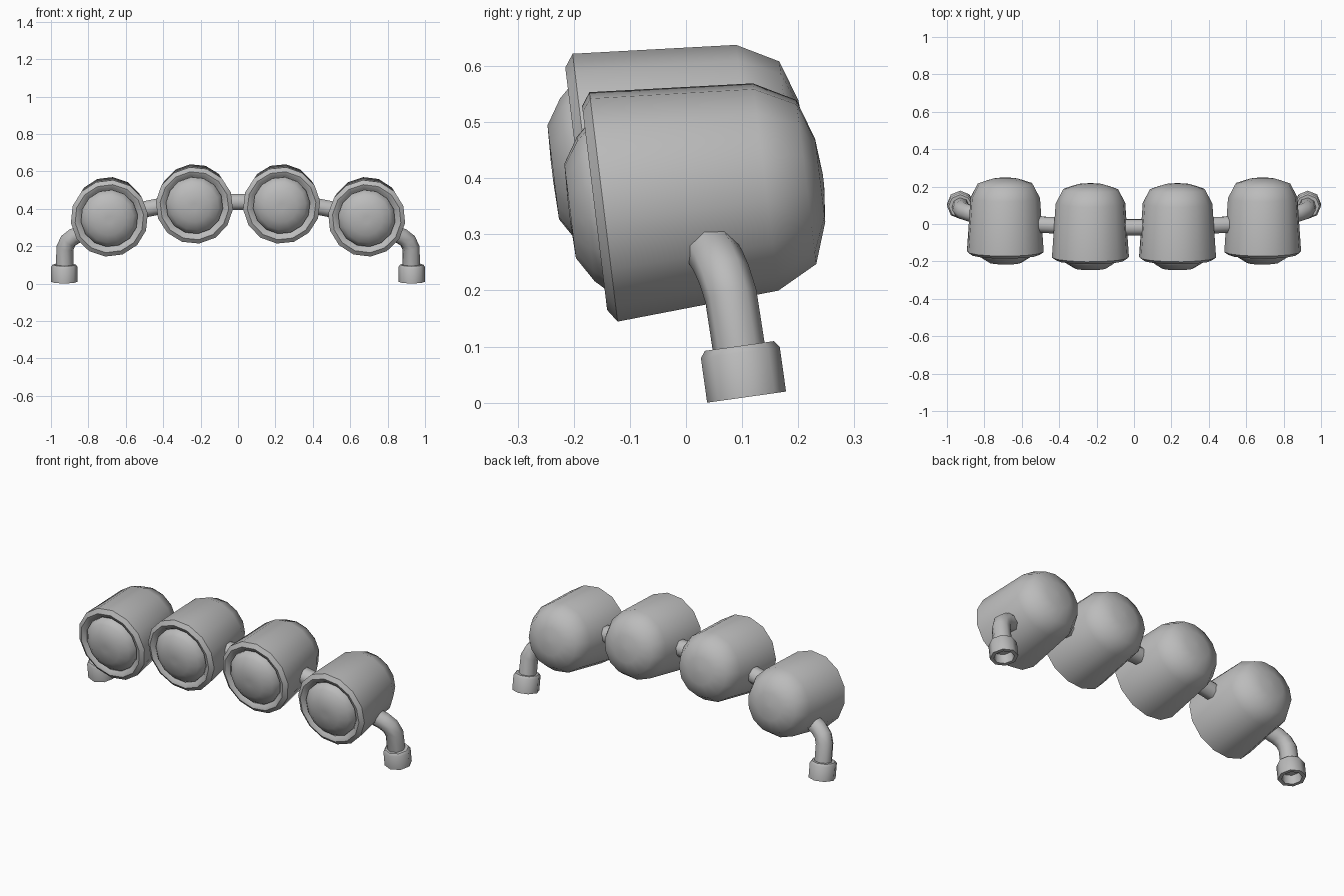
import bpy
import bmesh
from math import cos, sin, pi, radians
from mathutils import Matrix, Vector

cube = bpy.data.objects.get("Cube")
if cube:
    bpy.data.objects.remove(cube, do_unlink=True)

# Single grey material
grey = bpy.data.materials.new("plain_grey")
grey.use_nodes = True
colour = (0.5, 0.5, 0.5, 1)
grey.diffuse_color = colour
bsdf = next(n for n in grey.node_tree.nodes if n.type == 'BSDF_PRINCIPLED')
bsdf.inputs["Base Color"].default_value = colour


def activate(obj):
    bpy.ops.object.select_all(action='DESELECT')
    obj.select_set(True)
    bpy.context.view_layer.objects.active = obj


def lathe(name, profile, sides, matrix):
    """Spin (radius, height) points around local z; the ends are closed."""
    bm = bmesh.new()
    rings = []
    for radius, height in profile:
        ring = []
        for i in range(sides):
            a = pi / 2 + 2 * pi * i / sides
            ring.append(bm.verts.new((radius * cos(a), radius * sin(a), height)))
        rings.append(ring)
    for low, high in zip(rings, rings[1:]):
        for i in range(sides):
            j = (i + 1) % sides
            bm.faces.new((low[i], low[j], high[j], high[i]))
    for ring in (rings[0], rings[-1]):
        cap = bm.faces.new(ring)
        bmesh.ops.poke(bm, faces=[cap])
    bmesh.ops.recalc_face_normals(bm, faces=bm.faces)
    mesh = bpy.data.meshes.new(name)
    bm.to_mesh(mesh)
    bm.free()
    mesh.materials.append(grey)
    obj = bpy.data.objects.new(name, mesh)
    obj.matrix_world = matrix
    bpy.context.collection.objects.link(obj)
    activate(obj)
    bpy.ops.object.shade_smooth_by_angle(angle=radians(55))
    return obj


# Profiles: height runs backwards from the widest part of the rim
housing = [(0.15, 0.01), (0.163, -0.008), (0.184, -0.016), (0.207, 0),
           (0.187, 0.291), (0.148, 0.364), (0.075, 0.389), (0.01, 0.395)]
lens = [(0.02, -0.062), (0.085, -0.06), (0.13, -0.032), (0.153, -0.008), (0.153, 0.03)]
end_cap = [(0.047, 0.05), (0.052, 0), (0.071, 0), (0.071, 0.08), (0.062, 0.092), (0.04, 0.092)]

for side, label in ((1, "left"), (-1, "right")):
    # Lamps, pitched slightly down and rolled to follow the arch
    for place, centre, roll in (("inner", (0.233, -0.177, 0.418), 7),
                                ("outer", (0.688, -0.147, 0.349), 20)):
        matrix = (Matrix.Translation((side * centre[0], centre[1], centre[2]))
                  @ Matrix.Rotation(radians(-83), 4, 'X')
                  @ Matrix.Rotation(radians(side * roll), 4, 'Z'))
        lathe(f"{label}_{place}_housing", housing, 14, matrix)
        lathe(f"{label}_{place}_lens", lens, 14, matrix)

    # Hollow collar at the foot of the pipe
    matrix = (Matrix.Translation((side * 0.929, 0.108, 0.01))
              @ Matrix.Rotation(radians(8), 4, 'X'))
    lathe(f"{label}_end_collar", end_cap, 8, matrix)

# One pipe that arches through all the lamps
half = [(0.927, 0.1, 0.06), (0.925, 0.08, 0.19), (0.908, 0.068, 0.228),
        (0.875, 0.057, 0.253), (0.83, 0.045, 0.272), (0.69, 0.005, 0.355),
        (0.56, -0.001, 0.385), (0.36, -0.01, 0.425), (0.2, -0.018, 0.436)]
path = [Vector(p) for p in half] + [Vector((-x, y, z)) for x, y, z in reversed(half)]
curve = bpy.data.curves.new("connecting_pipe", 'CURVE')
curve.dimensions = '3D'
curve.bevel_depth = 0.047
curve.bevel_resolution = 2
curve.use_fill_caps = True
spline = curve.splines.new('POLY')
spline.points.add(len(path) - 1)
for point, co in zip(spline.points, path):
    point.co = (*co, 1)
curve.materials.append(grey)
pipe = bpy.data.objects.new("connecting_pipe", curve)
bpy.context.collection.objects.link(pipe)
activate(pipe)
bpy.ops.object.convert(target='MESH')
bpy.ops.object.shade_smooth_by_angle(angle=radians(55))
